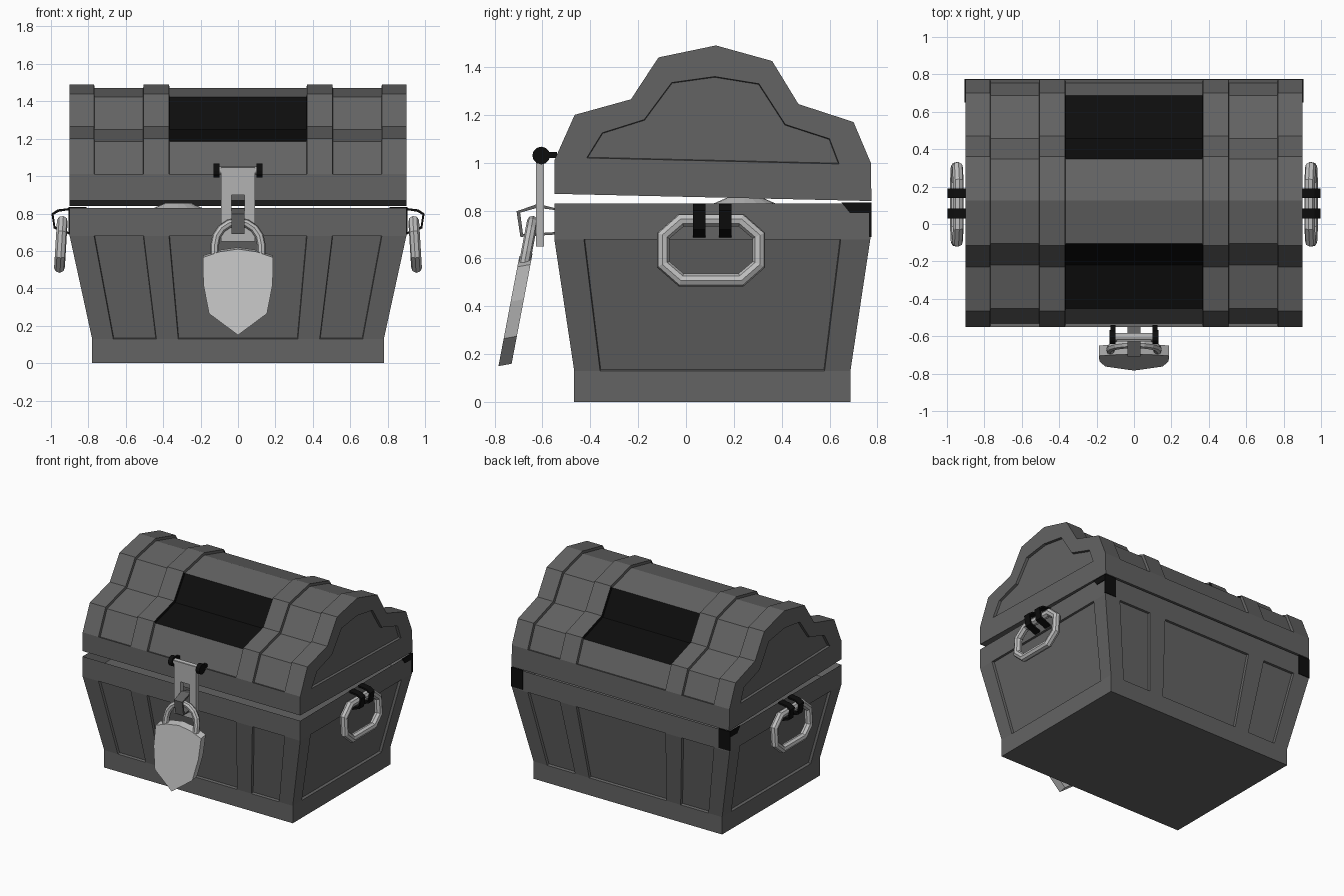
import bpy, bmesh, math
from mathutils import Vector, Matrix

if "Cube" in bpy.data.objects:
    bpy.data.objects.remove(bpy.data.objects["Cube"])

CY = 0.11                                   # centre of the chest in y
COLS = [-1, -.855, -.56, -.41, .41, .56, .855, 1]


def material(name, v):
    m = bpy.data.materials.new(name)
    m.use_nodes = True
    col = (v, v, v, 1)
    m.diffuse_color = col
    m.node_tree.nodes["Principled BSDF"].inputs["Base Color"].default_value = col
    return m


GREY = material("chest grey", .125)
BLACK = material("black", .004)
SILVER = material("light metal", .52)
HASP = material("hasp metal", .45)


def finish(bm, name, *mats):
    bmesh.ops.recalc_face_normals(bm, faces=bm.faces)
    me = bpy.data.meshes.new(name)
    bm.to_mesh(me)
    bm.free()
    for m in mats:
        me.materials.append(m)
    ob = bpy.data.objects.new(name, me)
    bpy.context.collection.objects.link(ob)
    return ob


def recess(bm, faces, depth, thickness=.003):
    bmesh.ops.recalc_face_normals(bm, faces=bm.faces)
    bmesh.ops.inset_region(bm, faces=faces, thickness=thickness, depth=-depth,
                           use_boundary=True, use_even_offset=True)


def prism(name, outline, offset, mat):
    """Extrude a closed outline of 3D points along an offset."""
    bm = bmesh.new()
    f = bm.faces.new([bm.verts.new(p) for p in outline])
    r = bmesh.ops.extrude_face_region(bm, geom=[f])
    bmesh.ops.translate(bm, vec=offset,
                        verts=[v for v in r["geom"] if isinstance(v, bmesh.types.BMVert)])
    return finish(bm, name, mat)


def box(name, lo, hi, mat):
    (x0, y0, z0), (x1, y1, z1) = lo, hi
    return prism(name, [(x0, y0, z0), (x1, y0, z0), (x1, y1, z0), (x0, y1, z0)],
                 (0, 0, z1 - z0), mat)


def cylinder(name, x0, x1, y, z, r, mat):
    ring = [(x0, y + r * math.cos(a * math.pi / 6), z + r * math.sin(a * math.pi / 6))
            for a in range(12)]
    return prism(name, ring, (x1 - x0, 0, 0), mat)


def tube(name, pts, radius, mat, closed):
    cu = bpy.data.curves.new(name, "CURVE")
    cu.dimensions = "3D"
    cu.bevel_depth = radius
    cu.bevel_resolution = 2
    sp = cu.splines.new("POLY")
    sp.points.add(len(pts) - 1)
    for p, q in zip(sp.points, pts):
        p.co = (*q, 1)
    sp.use_cyclic_u = closed
    sp.use_smooth = False
    cu.materials.append(mat)
    ob = bpy.data.objects.new(name, cu)
    bpy.context.collection.objects.link(ob)


def strap(name, path, t, to3d, width_vec, mat):
    """Thin bent strip: a 2D path thickened inwards, then extruded sideways."""
    c = sum((Vector(p) for p in path), Vector((0, 0))) / len(path)
    inner = [Vector(p) + (c - Vector(p)).normalized() * t for p in path]
    inner[0].x, inner[-1].x = path[0][0], path[-1][0]
    bm = bmesh.new()
    rows = []
    for k in (0, 1):
        off = Vector(width_vec) * k
        rows.append([[bm.verts.new(Vector(to3d(*p)) + off) for p in loop]
                     for loop in (path, inner)])
    (a, b), (c2, d) = rows
    for i in range(len(path) - 1):
        j = i + 1
        for q in ((a[i], a[j], c2[j], c2[i]), (b[i], b[j], d[j], d[i]),
                  (a[i], a[j], b[j], b[i]), (c2[i], c2[j], d[j], d[i])):
            bm.faces.new(q)
    for i in (0, -1):
        bm.faces.new((a[i], b[i], d[i], c2[i]))
    return finish(bm, name, mat)


# Chest body: four rings, recessed panels in the sloping row
bm = bmesh.new()
plan = [(c, -1) for c in COLS] + [(1, -.813), (1, .813)]
plan += [(-x, -y) for x, y in plan]
rings = []
for z, hx, hy in ((0, .78, .577), (.13, .78, .577), (.68, .9, .66), (.83, .9, .66)):
    rings.append([bm.verts.new((x * hx, CY + y * hy, z)) for x, y in plan])
n = len(plan)
panels = []
for r in range(3):
    for i in range(n):
        j = (i + 1) % n
        f = bm.faces.new((rings[r][i], rings[r][j], rings[r + 1][j], rings[r + 1][i]))
        if r == 1 and i % 10 in (1, 3, 5, 8):
            panels.append(f)
bm.faces.new(rings[0])
top = bm.faces.new(rings[3])
recess(bm, panels, .018)
bmesh.ops.inset_region(bm, faces=[top], thickness=.06, use_even_offset=True)
bmesh.ops.translate(bm, vec=(0, 0, -.1), verts=top.verts)
finish(bm, "chest_body", GREY)

# Lid: stepped arch profile, recessed bays between the straps, recessed ends
arch = [(-.55, .87), (-.55, 1.01), (-.465, 1.2), (-.23, 1.265), (-.115, 1.44), (.125, 1.49),
        (.36, 1.425), (.47, 1.245), (.7, 1.17), (.772, 1.0), (.775, .84)]
end_panel = [(-.415, 1.02), (-.35, 1.125), (-.175, 1.18), (-.06, 1.335), (.12, 1.36),
             (.305, 1.33), (.415, 1.16), (.6, 1.1), (.64, .995)]
bm = bmesh.new()
rows = [[bm.verts.new((c * .9, y, z)) for y, z in arch] for c in COLS]
bays, ends = [], []
for c in range(7):
    for i in range(10):
        f = bm.faces.new((rows[c][i], rows[c + 1][i], rows[c + 1][i + 1], rows[c][i + 1]))
        if c in (1, 3, 5) and 1 <= i <= 8:
            bays.append(f)
        if c == 3 and i in (2, 3, 6, 7):
            f.material_index = 1
for row, x in ((rows[0], -.9), (rows[-1], .9)):
    inn = [bm.verts.new((x, y, z)) for y, z in end_panel]
    for i in range(8):
        bm.faces.new((row[i + 1], row[i + 2], inn[i + 1], inn[i]))
    bm.faces.new((row[0], row[1], inn[0], inn[8], row[9], row[10]))
    ends.append(bm.faces.new(inn))
bm.faces.new([r[0] for r in rows] + [r[10] for r in reversed(rows)])
recess(bm, bays, .018)
recess(bm, ends, .018)
finish(bm, "lid", GREY, BLACK)

# Dish lying inside, just showing in the gap
bm = bmesh.new()
bmesh.ops.create_cone(bm, cap_ends=True, segments=16, radius1=.175, radius2=.06, depth=.05,
                      matrix=Matrix.Translation((-.32, .245, .835)))
finish(bm, "inner_dish", SILVER)

# Side handles, their straps and the rear corner plates
for s, side in ((1, "left"), (-1, "right")):
    path = []
    for y, z in ((.2, .06), (.125, .125), (-.125, .125), (-.2, .06)):
        path.append((y, z))
    path += [(-y, -z) for y, z in path]
    tube(side + "_handle", [(s * (.947 - z * .06), CY - .005 + y, .635 + z) for y, z in path],
         .029, SILVER, True)
    for k, y in enumerate((.03, .138)):
        strap(f"{side}_handle_strap_{k}", [(.895, .83), (.965, .822), (.998, .80), (.985, .72),
              (.895, .685)], .014, lambda a, z: (s * a, y, z), (0, .052, 0), BLACK)
    prism(side + "_corner_plate", [(s * .897, .65, .833), (s * .897, .774, .833),
          (s * .897, .774, .79), (s * .897, .685, .79)], (s * .008, 0, 0), BLACK)
    box(side + "_rear_plate", (s * .81, .765, .69), (s * .905, .775, .834), BLACK)
    cylinder(side + "_hasp_knuckle", s * .098, s * .13, -.605, 1.03, .037, BLACK)
    box(side + "_hasp_arm", (s * .1, -.605, 1.02), (s * .125, -.54, 1.045), BLACK)

# Hasp: slotted plate hanging from a pin
cylinder("hasp_pin", -.1, .1, -.605, 1.03, .022, HASP)
bm = bmesh.new()
xs, zs = (-.092, -.036, .036, .092), (.65, .69, .9, 1.045)
g = [[bm.verts.new((x, -.627, z)) for x in xs] for z in zs]
for r in range(3):
    for c in range(3):
        if (r, c) != (1, 1):
            bm.faces.new((g[r][c], g[r][c + 1], g[r + 1][c + 1], g[r + 1][c]))
r = bmesh.ops.extrude_face_region(bm, geom=bm.faces[:])
bmesh.ops.translate(bm, vec=(0, .033, 0),
                    verts=[v for v in r["geom"] if isinstance(v, bmesh.types.BMVert)])
finish(bm, "hasp_plate", HASP)

# Staple through the slot
strap("staple", [(-.545, .81), (-.62, .828), (-.708, .797), (-.692, .69), (-.545, .7)], .016,
      lambda a, z: (-.034, a, z), (.068, 0, 0), GREY)


# Padlock, tilted outwards at the bottom
def tilt(x, z, d=0):
    return (x, -.70 - (.59 - z) * .19 + d, z + d * .19)


half = [(.1, .595), (.188, .565), (.185, .42), (.155, .265)]
outline = [(0, .61)] + half + [(0, .15)] + [(-x, z) for x, z in reversed(half)]
prism("padlock_body", [tilt(x, z) for x, z in outline], (0, .055, .01), SILVER)
arc = [(.125 * math.cos(a), .625 + .125 * math.sin(a))
       for a in (math.pi * i / 8 for i in range(9))]
tube("padlock_shackle", [tilt(x, z, .028) for x, z in [(.125, .56)] + arc + [(-.125, .56)]],
     .023, SILVER, False)
